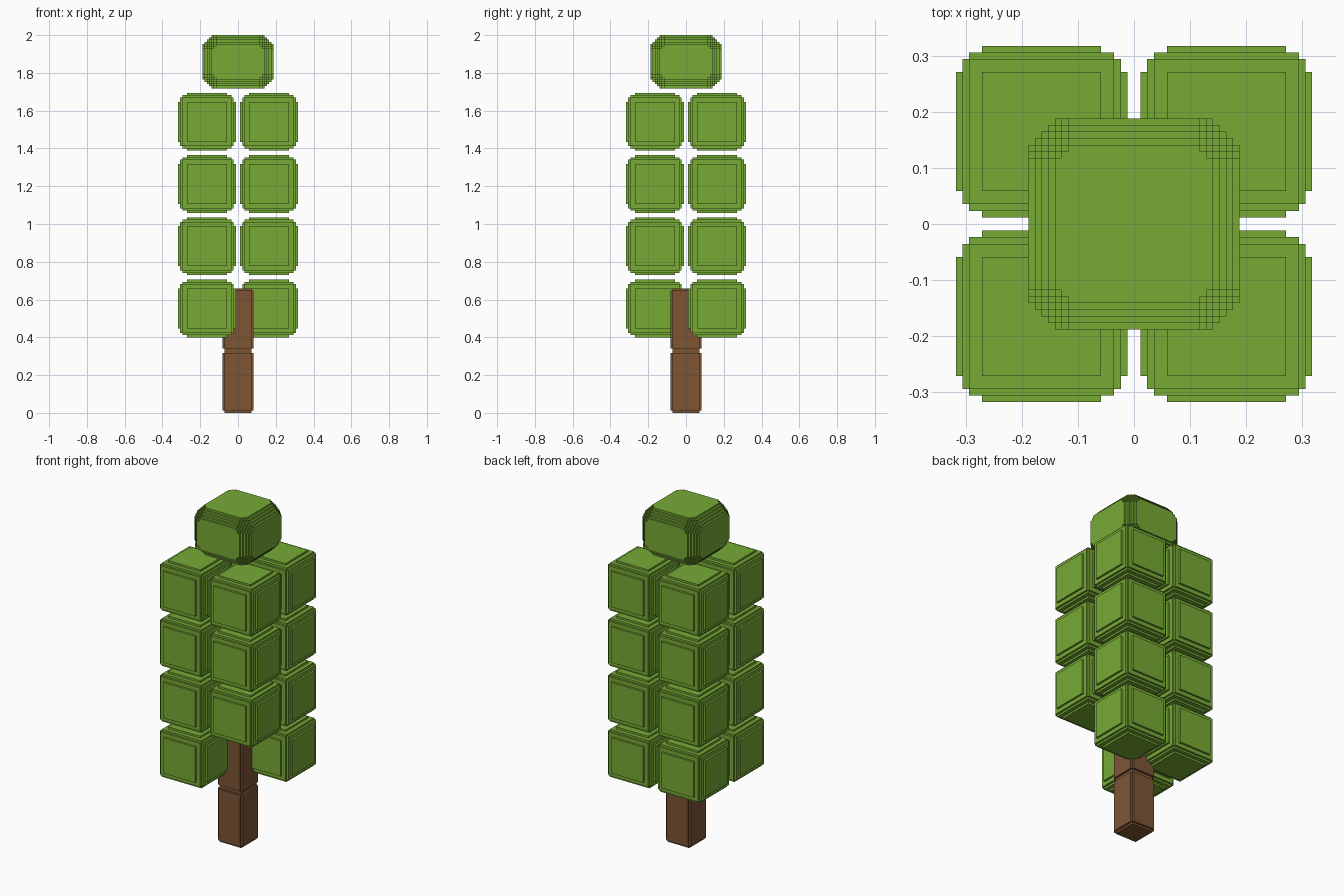
import bpy, bmesh
from itertools import product, permutations

U = 2 / 170  # size of one voxel step

cube = bpy.data.objects.get("Cube")
if cube:
    bpy.data.objects.remove(cube)


def make_material(name, rgb):
    mat = bpy.data.materials.new(name)
    mat.use_nodes = True
    mat.diffuse_color = (*rgb, 1)
    bsdf = next(n for n in mat.node_tree.nodes if n.type == 'BSDF_PRINCIPLED')
    bsdf.inputs["Base Color"].default_value = (*rgb, 1)
    return mat


green = make_material("leaf green", (0.184, 0.402, 0.036))
brown = make_material("bark brown", (0.205, 0.091, 0.036))


def stepped_mesh(name, core, steps, mat):
    """Closed shell of a box whose edges and corners are rounded in stairs.
    core: half size of the inner box; steps: extents added on top of it."""
    boxes = [[c + s for c, s in zip(core, st)] for st in steps]
    axes = [sorted({sign * b[i] for b in boxes for sign in (-1, 1)}) for i in range(3)]

    def filled(cell):
        if any(c < 0 or c >= len(a) - 1 for c, a in zip(cell, axes)):
            return False
        mid = [abs(a[c] + a[c + 1]) / 2 for c, a in zip(cell, axes)]
        return any(all(m < h for m, h in zip(mid, b)) for b in boxes)

    bm = bmesh.new()
    verts = {}

    def vert(key):
        if key not in verts:
            verts[key] = bm.verts.new([a[k] * U for k, a in zip(key, axes)])
        return verts[key]

    # Keep only the faces between a filled cell and an empty one
    for cell in product(*(range(len(a) - 1) for a in axes)):
        if not filled(cell):
            continue
        for i, side in product(range(3), (0, 1)):
            nxt = list(cell)
            nxt[i] += 2 * side - 1
            if filled(nxt):
                continue
            j, k = (i + 1) % 3, (i + 2) % 3
            loop = []
            for dj, dk in ((0, 0), (1, 0), (1, 1), (0, 1)):
                key = list(cell)
                key[i] += side
                key[j] += dj
                key[k] += dk
                loop.append(vert(tuple(key)))
            bm.faces.new(loop if side else loop[::-1])
    bmesh.ops.dissolve_limit(bm, angle_limit=0.01, verts=bm.verts, edges=bm.edges)
    mesh = bpy.data.meshes.new(name)
    bm.to_mesh(mesh)
    bm.free()
    mesh.materials.append(mat)
    return mesh


def place(name, mesh, x, y, z):
    obj = bpy.data.objects.new(name, mesh)
    obj.location = (x * U, y * U, z * U)
    bpy.context.collection.objects.link(obj)


# Trunk: two stacked posts with notched edges
trunk = stepped_mesh("trunk_block", (6, 6, 13), set(permutations((1, 0, 0))), brown)
place("trunk_lower", trunk, 0, 0, 14)
place("trunk_upper", trunk, 0, 0, 42)

# Foliage: four layers of four cubes, the lowest one lacking a front corner
leaf_steps = set(permutations((4, 0, 0))) | set(permutations((3, 2, 2)))
leaf = stepped_mesh("leaf_block", (9, 9, 9), leaf_steps, green)
for layer in range(4):
    for sx, sy in product((-1, 1), repeat=2):
        if layer == 0 and (sx, sy) == (1, -1):
            continue
        name = f"leaf_{layer + 1}_{'back' if sy > 0 else 'front'}_{'left' if sx > 0 else 'right'}"
        place(name, leaf, 14 * sx, 14 * sy, 47 + 28 * layer)

# Crown: one wide, softer block on top
crown_steps = [s for s in product(range(7), repeat=3) if sum(s) == 8]
crown = stepped_mesh("crown_block", (10, 10, 6), crown_steps, green)
place("crown", crown, 0, 0, 158)
